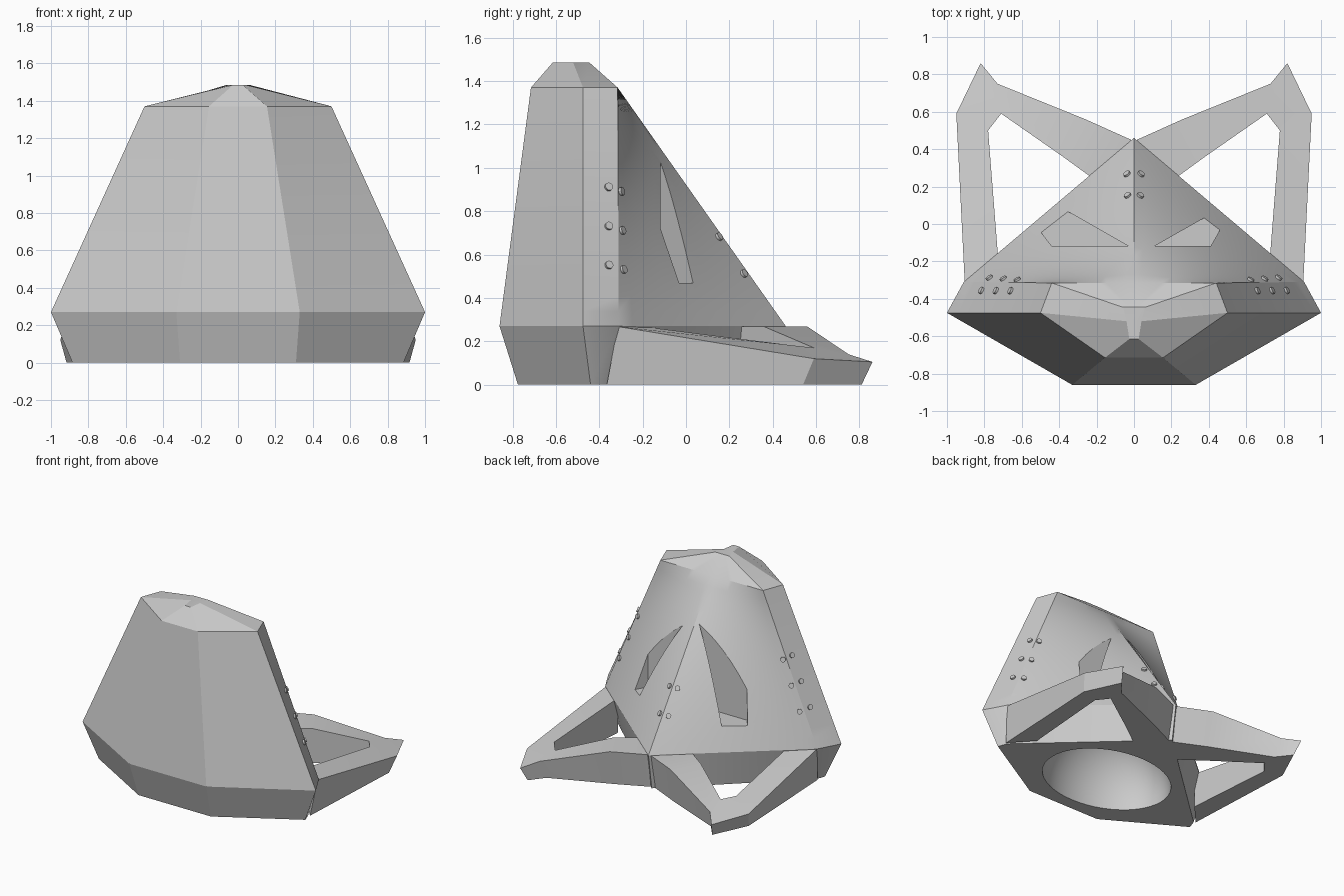
import bpy, bmesh, math
from mathutils import Vector

cube = bpy.data.objects.get("Cube")
if cube:
    bpy.data.objects.remove(cube, do_unlink=True)

grey = bpy.data.materials.new("plain_grey")
grey.use_nodes = True
colour = (0.6, 0.6, 0.6, 1)
grey.diffuse_color = colour
grey.node_tree.nodes["Principled BSDF"].inputs["Base Color"].default_value = colour


def finish(name, bm):
    bmesh.ops.recalc_face_normals(bm, faces=bm.faces)
    mesh = bpy.data.meshes.new(name)
    bm.to_mesh(mesh)
    bm.free()
    mesh.materials.append(grey)
    obj = bpy.data.objects.new(name, mesh)
    bpy.context.collection.objects.link(obj)
    return obj


def select(obj):
    bpy.ops.object.select_all(action='DESELECT')
    obj.select_set(True)
    bpy.context.view_layer.objects.active = obj


def smooth(obj, degrees):
    select(obj)
    bpy.ops.object.shade_smooth_by_angle(angle=math.radians(degrees))


def loft(name, rings):
    bm = bmesh.new()
    loops = [[bm.verts.new(p) for p in ring] for ring in rings]
    n = len(loops[0])
    for low, high in zip(loops, loops[1:]):
        for i in range(n):
            j = (i + 1) % n
            bm.faces.new((low[i], low[j], high[j], high[i]))
    bm.faces.new(loops[0])
    bm.faces.new(loops[-1])
    return finish(name, bm)


STEPS = 16   # divisions up the wall
SPAN = 12    # divisions across each rear panel
SIDE, REAR, RIDGE = 1, 2, 2 + SPAN


# Half outline from front to rear ridge, then its mirror image
def ring(z, front, side, rear, ridge_y):
    front, side, rear = (Vector((x, y, z)) for x, y in (front, side, rear))
    ridge = Vector((0, ridge_y, z))
    half = [front, side] + [rear.lerp(ridge, i / SPAN) for i in range(SPAN)]
    return half + [ridge] + [Vector((-p.x, p.y, z)) for p in reversed(half)]


# Shell: tapered base, tall sloping wall and shallow cap
base = ring(0, (.31, -.775), (.885, -.44), (.86, -.37), .42)
waist = ring(.27, (.33, -.86), (1, -.475), (.91, -.31), .46)
brow = ring(1.37, (.155, -.715), (.5, -.475), (.44, -.315), -.315)
crown = ring(1.485, (.025, -.615), (.04, -.52), (.06, -.445), -.445)


def wall(t):
    return [a.lerp(b, t) for a, b in zip(waist, brow)]


shell = loft("shell", [base] + [wall(i / STEPS) for i in range(STEPS + 1)] + [crown])

# Cutters: two rear window pockets and the domed hollow underneath
windows = [
    (.47, [(.11, -.118), (.41, -.118), (.46, -.03), (.38, .035)]),
    (.44, [(-.03, -.118), (-.44, -.118), (-.5, -.04), (-.36, .07)]),
]
cutters = [loft("window_cutter", [[(x, y, z) for x, y in outline] for z in (floor, 1.3)])
           for floor, outline in windows]
bm = bmesh.new()
bmesh.ops.create_uvsphere(bm, u_segments=48, v_segments=24, radius=1)
bmesh.ops.scale(bm, vec=(.5, .38, .5), verts=bm.verts)
bmesh.ops.translate(bm, vec=(0, -.3, 0), verts=bm.verts)
cutters.append(finish("hollow_cutter", bm))
for cutter in cutters:
    cutter.hide_render = True
    cut = shell.modifiers.new("cut", 'BOOLEAN')
    cut.operation = 'DIFFERENCE'
    cut.object = cutter
    select(shell)
    bpy.ops.object.modifier_apply(modifier=cut.name)
    bpy.data.objects.remove(cutter, do_unlink=True)
smooth(shell, 22)

# Rear feet: open triangular frames with sloping tops
outer = [(.905, -.315, .268), (.95, .59, .12), (.82, .86, .105),
         (.73, .75, .14), (.26, .56, .268), (.015, .45, .268)]
inner = [(.725, -.2, .268), (.78, .5, .18), (.71, .59, .17),
         (.38, .36, .268), (.16, .2, .268)]
patches = [(0, 1, 7, 6), (1, 2, 8, 7), (2, 3, 8), (3, 4, 9, 8), (4, 5, 10, 9)]
rim = [0, 1, 2, 3, 4, 5, 10, 9, 8, 7, 6]


def foot(name, sign):
    bm = bmesh.new()
    top = [bm.verts.new((sign * x, y, z)) for x, y, z in outer + inner]
    low = [bm.verts.new((sign * x * .965, y - .05, 0)) for x, y, z in outer]
    low += [bm.verts.new((sign * x, y, 0)) for x, y, z in inner]
    for patch in patches:
        bm.faces.new([top[i] for i in patch])
        bm.faces.new([low[i] for i in reversed(patch)])
    for i, j in zip(rim, rim[1:] + rim[:1]):
        bm.faces.new((top[i], low[i], low[j], top[j]))
    smooth(finish(name, bm), 30)


foot("left_foot", 1)
foot("right_foot", -1)


# Rivets: small discs seated square on a wall panel between two outline points
def rivet(name, start, end, across, z, sign):
    t = (z - .27) / 1.1
    low, high = wall(t), wall(t + .02)
    a, b = low[start], low[end]
    p = a.lerp(b, across)
    normal = (b - a).cross(high[start].lerp(high[end], across) - p).normalized()
    p.x *= sign
    normal.x *= sign
    bm = bmesh.new()
    bmesh.ops.create_cone(bm, cap_ends=True, segments=16, radius1=.019, radius2=.019, depth=.024)
    turn = normal.to_track_quat('Z', 'Y').to_matrix().to_4x4()
    bmesh.ops.transform(bm, matrix=turn, verts=bm.verts)
    bmesh.ops.translate(bm, vec=p, verts=bm.verts)
    smooth(finish(name, bm), 30)


for side, sign in (("left", 1), ("right", -1)):
    for z in (.55, .73, .91):
        rivet(side + "_edge_rivet", SIDE, REAR, .72, z, sign)
        rivet(side + "_rear_rivet", REAR, RIDGE, .035, z - .02, sign)
    for z in (.51, .68):
        rivet(side + "_ridge_rivet", REAR, RIDGE, .956, z, sign)
